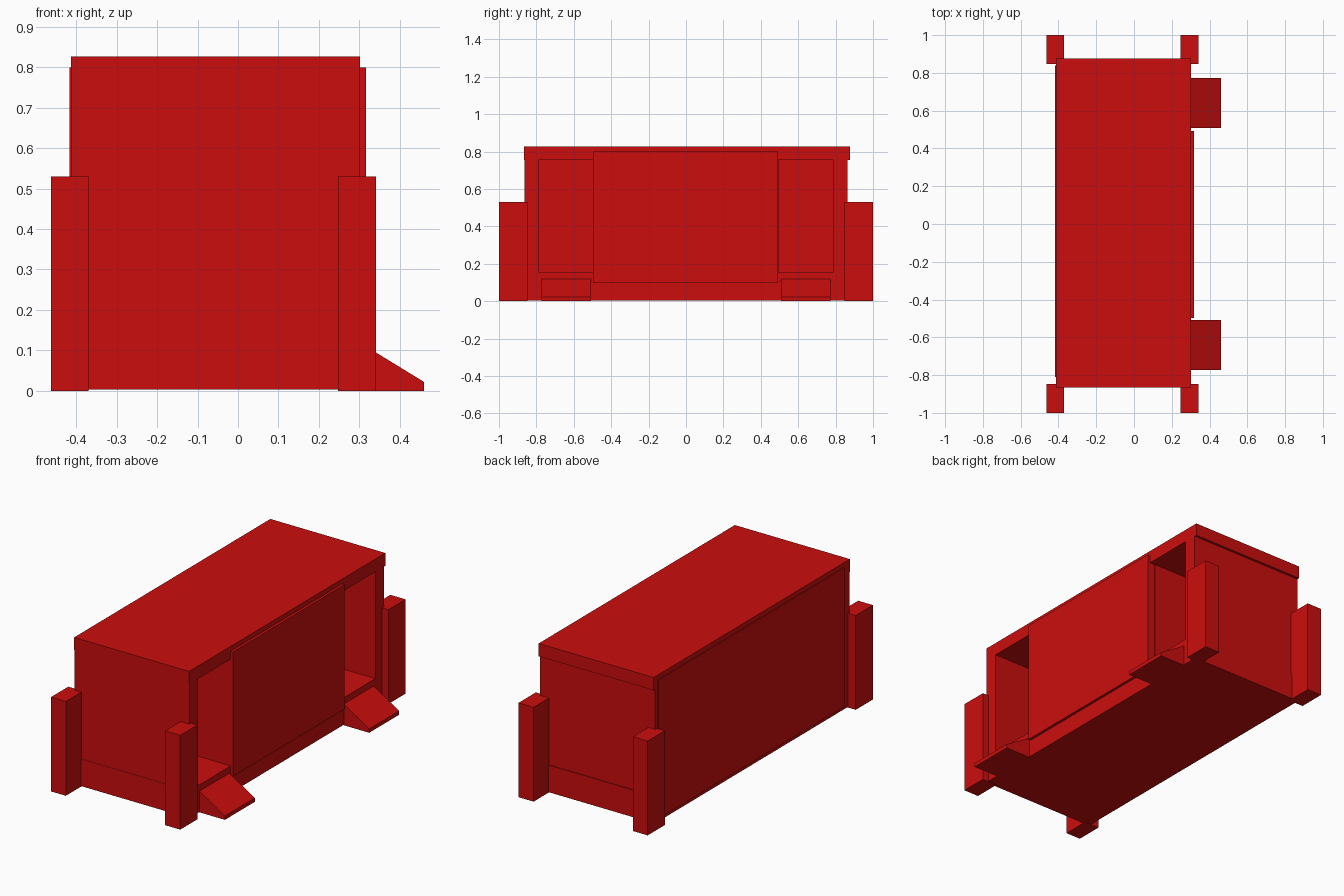
import bpy
import bmesh

if "Cube" in bpy.data.objects:
    bpy.data.objects.remove(bpy.data.objects["Cube"], do_unlink=True)

red = bpy.data.materials.new("red paint")
red.use_nodes = True
colour = (0.6, 0.004, 0.004, 1)
red.diffuse_color = colour
red.node_tree.nodes["Principled BSDF"].inputs["Base Color"].default_value = colour


def prism(name, profile, y0, y1):
    """Extrude an x-z outline along y."""
    bm = bmesh.new()
    face = bm.faces.new([bm.verts.new((x, y0, z)) for x, z in profile])
    ext = bmesh.ops.extrude_face_region(bm, geom=[face])
    verts = [v for v in ext["geom"] if isinstance(v, bmesh.types.BMVert)]
    bmesh.ops.translate(bm, verts=verts, vec=(0, y1 - y0, 0))
    bmesh.ops.recalc_face_normals(bm, faces=bm.faces)
    mesh = bpy.data.meshes.new(name)
    bm.to_mesh(mesh)
    bm.free()
    mesh.materials.append(red)
    obj = bpy.data.objects.new(name, mesh)
    bpy.context.collection.objects.link(obj)
    return obj


def box(name, x0, x1, y0, y1, z0, z1):
    return prism(name, [(x0, z0), (x1, z0), (x1, z1), (x0, z1)], y0, y1)


LEFT, RIGHT = -0.413, 0.302

# Shell: floor, roof and back wall
box("floor", LEFT, RIGHT, -0.865, 0.868, 0.003, 0.155)
box("roof", LEFT, RIGHT, -0.865, 0.877, 0.755, 0.827)
box("back_wall", LEFT, LEFT + 0.06, -0.80, 0.80, 0.155, 0.755)
box("back_panel", LEFT - 0.004, LEFT + 0.02, -0.81, 0.84, 0.02, 0.80)

# Long side panel between the two doorways
box("side_panel", 0.27, 0.317, -0.498, 0.493, 0.10, 0.80)

# Parts repeated at both ends
for end, s in (("front", -1), ("rear", 1)):
    box(end + "_end_wall", LEFT, RIGHT, *sorted((s * 0.788, s * 0.863)), 0.155, 0.755)
    box(end + "_partition", LEFT + 0.06, 0.27, *sorted((s * 0.46, s * 0.495)), 0.155, 0.755)
    prism(end + "_ramp", [(0.30, 0), (0.46, 0), (0.46, 0.022), (0.30, 0.12)],
          *sorted((s * 0.508, s * 0.773)))
    for side, x0, x1 in (("right", -0.462, -0.37), ("left", 0.247, 0.341)):
        box(f"{end}_{side}_post", x0, x1, *sorted((s * 0.847, s)), 0, 0.53)
